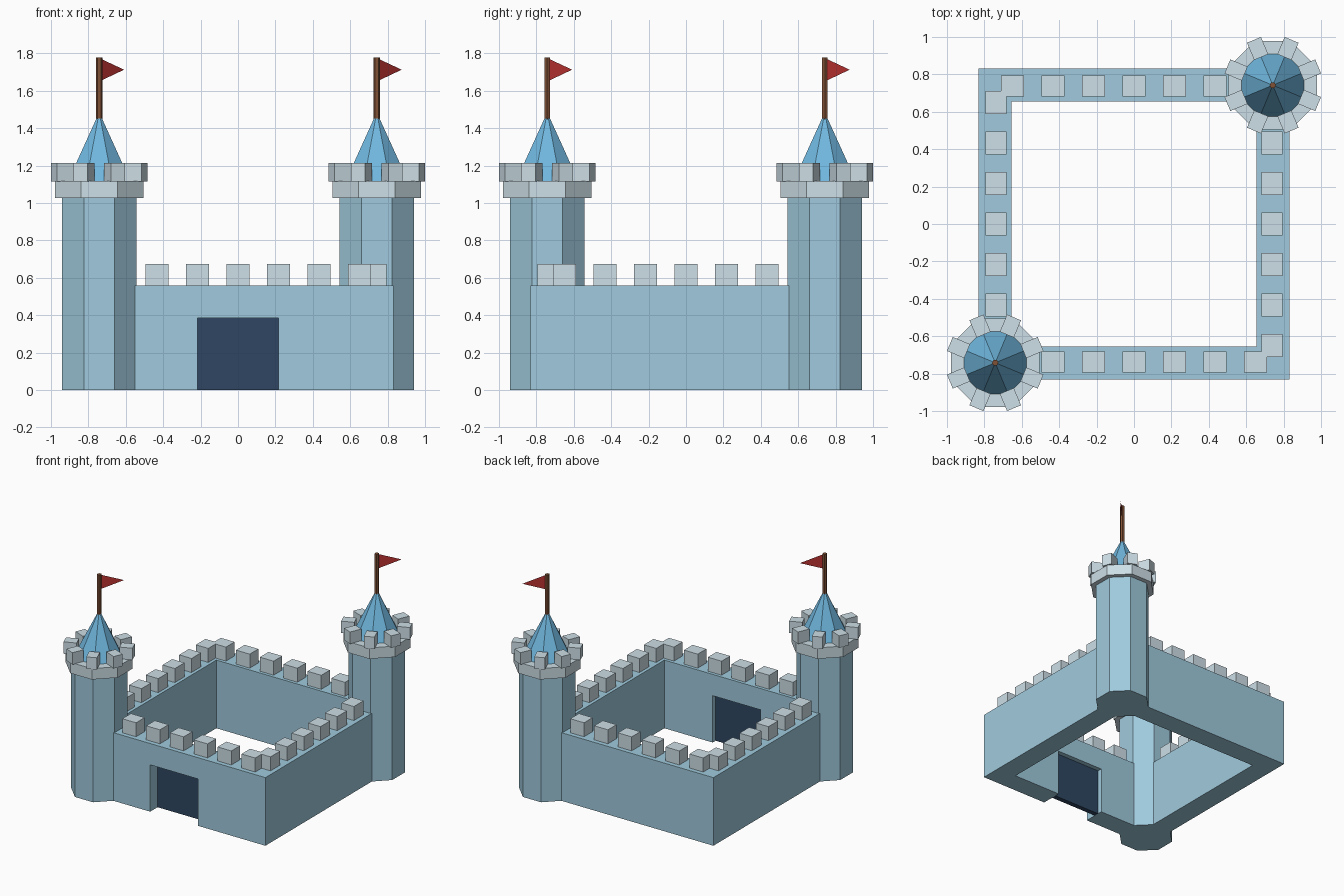
import bpy, bmesh, math
from mathutils import Matrix

if "Cube" in bpy.data.objects:
    bpy.data.objects.remove(bpy.data.objects["Cube"])


def material(name, rgb):
    m = bpy.data.materials.new(name)
    m.diffuse_color = (*[(c / 255) ** 2.2 for c in rgb], 1)
    m.use_nodes = True
    m.node_tree.nodes["Principled BSDF"].inputs["Base Color"].default_value = m.diffuse_color
    return m


STONE = material("blue_stone", (158, 201, 220))
TRIM = material("pale_trim", (204, 222, 230))
ROOF = material("roof_blue", (112, 182, 222))
WOOD = material("wood", (128, 82, 56))
CLOTH = material("red_cloth", (190, 55, 55))
DARK = material("gate_dark", (50, 72, 98))


def finish(name, bm, mat=None):
    mesh = bpy.data.meshes.new(name)
    bm.to_mesh(mesh)
    bm.free()
    if mat:
        mesh.materials.append(mat)
    ob = bpy.data.objects.new(name, mesh)
    bpy.context.collection.objects.link(ob)
    return ob


def add_box(bm, size, loc, turn=0):
    mat = Matrix.Rotation(turn, 4, 'Z') @ Matrix.Translation(loc) @ Matrix.Diagonal((*size, 1))
    bmesh.ops.create_cube(bm, size=1, matrix=mat)


def box(name, lo, hi, mat=None):
    bm = bmesh.new()
    add_box(bm, [b - a for a, b in zip(lo, hi)], [(a + b) / 2 for a, b in zip(lo, hi)])
    return finish(name, bm, mat)


def prism(name, x, y, z0, z1, apothem, mat, sides=8, top=1.0):
    """Upright prism or cone with flat sides facing the axes."""
    r = apothem / math.cos(math.pi / sides)
    bm = bmesh.new()
    bmesh.ops.create_cone(
        bm, cap_ends=True, segments=sides, radius1=r, radius2=r * top, depth=z1 - z0,
        matrix=Matrix.Translation((x, y, (z0 + z1) / 2)) @ Matrix.Rotation(math.pi / sides, 4, 'Z'))
    return finish(name, bm, mat)


OUT, IN, WALL_H = 0.831, 0.656, 0.56
MID, TOWER = 0.738, 0.742

# Curtain wall: a block with the courtyard and gateway cut out
walls = box("curtain_walls", (-OUT, -OUT, 0), (OUT, OUT, WALL_H), STONE)
cutters = [box("courtyard_cutter", (-IN, -IN, -1), (IN, IN, 1)),
           box("gateway_cutter", (-0.217, -1, -1), (0.217, -0.5, 0.385))]
for c in cutters:
    mod = walls.modifiers.new(c.name, 'BOOLEAN')
    mod.operation = 'DIFFERENCE'
    mod.solver = 'EXACT'
    mod.object = c
    c.hide_render = True
    c.hide_viewport = True

# Gate panel recessed in the gateway
box("gate", (-0.217, -0.735, 0), (0.217, -0.695, 0.385), DARK)

# Wall battlements, running from each tower to the plain corners
bm = bmesh.new()
for i in range(-2, 4):
    p = i * 0.2166
    for s in (1, -1):
        add_box(bm, (0.125, 0.112, 0.115), (s * p, -s * MID, WALL_H + 0.0575))
        add_box(bm, (0.112, 0.125, 0.115), (s * MID, -s * p, WALL_H + 0.0575))
finish("wall_battlements", bm, TRIM)

# Two towers on opposite corners
for tag, s in (("front", -1), ("back", 1)):
    x = y = s * TOWER
    prism(tag + "_tower_body", x, y, 0, 1.03, 0.198, STONE)
    prism(tag + "_tower_crown", x, y, 1.027, 1.117, 0.236, TRIM)

    # Crown battlements at the eight corners
    bm = bmesh.new()
    for k in range(8):
        add_box(bm, (0.1, 0.081, 0.098), (0.2125, 0, 1.164), math.radians(22.5 + 45 * k))
    finish(tag + "_tower_battlements", bm, TRIM).location = (x, y, 0)

    prism(tag + "_tower_roof", x, y, 1.115, 1.485, 0.168, ROOF, top=0)
    prism(tag + "_flag_pole", x, y, 1.44, 1.777, 0.015, WOOD, sides=6)

    # Pennant pointing along the diagonal
    bm = bmesh.new()
    d = 0.133
    bm.faces.new([bm.verts.new(v) for v in
                  ((x, y, 1.65), (x + d, y + d, 1.713), (x, y, 1.775))])
    finish(tag + "_flag", bm, CLOTH)
